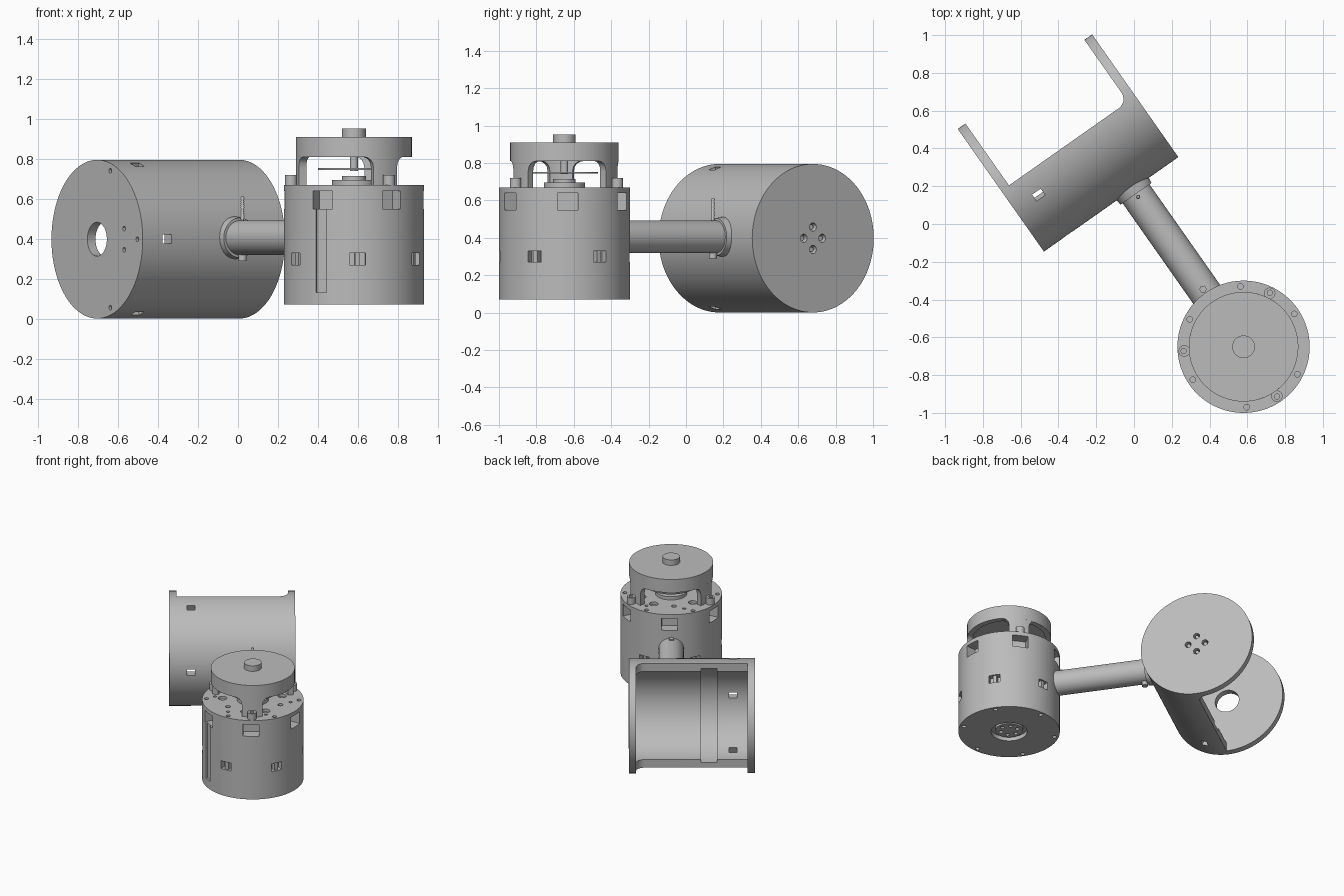
import bpy, bmesh
from math import radians, pi, cos, sin
from mathutils import Matrix, Vector

if "Cube" in bpy.data.objects:
    bpy.data.objects.remove(bpy.data.objects["Cube"], do_unlink=True)

grey = bpy.data.materials.new("plain_grey")
grey.use_nodes = True
grey.diffuse_color = (0.5, 0.5, 0.5, 1)
grey.node_tree.nodes["Principled BSDF"].inputs["Base Color"].default_value = (0.5, 0.5, 0.5, 1)

# Base frames: the upright drum, and the arm that leaves it at an angle
DRUM = Matrix.Translation((0.58, -0.65, 0))
ARM = DRUM @ Matrix.Rotation(radians(35.1), 4, 'Z')
ALONG_X = Matrix.Rotation(pi / 2, 4, 'Y')
ALONG_Y = Matrix.Rotation(pi / 2, 4, 'X')


def at(x, y, z):
    return Matrix.Translation((x, y, z))


def polar(az, r, z):
    return DRUM @ Matrix.Rotation(radians(az), 4, 'Z') @ at(r, 0, z)


def add_cyl(bm, r, length, m, n=32, r2=None):
    bmesh.ops.create_cone(bm, cap_ends=True, segments=n, radius1=r,
                          radius2=r if r2 is None else r2, depth=length, matrix=m)


def add_disc(bm, r, z0, z1, n=96):
    add_cyl(bm, r, z1 - z0, DRUM @ at(0, 0, (z0 + z1) / 2), n)


def add_box(bm, size, m):
    bmesh.ops.create_cube(bm, size=1, matrix=m @ Matrix.Diagonal((*size, 1)))


def finish(bm, name):
    mesh = bpy.data.meshes.new(name)
    bmesh.ops.recalc_face_normals(bm, faces=bm.faces)
    bm.to_mesh(mesh)
    bm.free()
    mesh.materials.append(grey)
    ob = bpy.data.objects.new(name, mesh)
    bpy.context.scene.collection.objects.link(ob)
    return ob


def activate(ob):
    bpy.ops.object.select_all(action='DESELECT')
    ob.select_set(True)
    bpy.context.view_layer.objects.active = ob


def cut(ob, bm):
    cutter = finish(bm, "cutter")
    mod = ob.modifiers.new("cut", 'BOOLEAN')
    mod.operation, mod.solver, mod.object = 'DIFFERENCE', 'EXACT', cutter
    activate(ob)
    bpy.ops.object.modifier_apply(modifier=mod.name)
    bpy.data.objects.remove(cutter, do_unlink=True)


def smooth(ob):
    activate(ob)
    bpy.ops.object.shade_smooth_by_angle(angle=radians(30))


# Drum body with its pockets, channel and screw holes
bm = bmesh.new()
add_disc(bm, 0.35, 0.07, 0.67, 128)
body = finish(bm, "drum_body")
bm = bmesh.new()
for k in range(6):
    add_box(bm, (0.16, 0.11, 0.09), polar(3 + 60 * k, 0.35, 0.595))
    add_box(bm, (0.09, 0.08, 0.06), polar(33 + 60 * k, 0.35, 0.30))
    for z in (0.07, 0.67):
        add_cyl(bm, 0.015, 0.04, polar(33 + 60 * k, 0.32, z), 16)
for k in range(9):
    add_cyl(bm, 0.03 if k % 3 else 0.018, 0.04, polar(10 + 40 * k, 0.21, 0.67), 20)
for k in range(6):
    add_cyl(bm, 0.012, 0.04, polar(25 + 60 * k, 0.265, 0.67), 16)
add_disc(bm, 0.125, 0.05, 0.10, 64)
cut(body, bm)
bm = bmesh.new()
add_box(bm, (0.03, 0.06, 0.42), polar(242, 0.35, 0.34))
cut(body, bm)
smooth(body)

# Catches inside the small pockets
bm = bmesh.new()
for k in range(6):
    add_box(bm, (0.035, 0.025, 0.06), polar(33 + 60 * k, 0.322, 0.30))
finish(bm, "pocket_catches")

# Underside hub with a ring of bolts
bm = bmesh.new()
add_disc(bm, 0.095, 0.08, 0.11, 48)
hub = finish(bm, "bottom_hub")
bm = bmesh.new()
for k in range(6):
    add_cyl(bm, 0.014, 0.03, polar(60 * k, 0.06, 0.08), 16)
cut(hub, bm)
smooth(hub)

# Stepped rotor and thin sensor plate beneath the cap
bm = bmesh.new()
add_disc(bm, 0.11, 0.66, 0.695, 48)
add_disc(bm, 0.06, 0.69, 0.715, 48)
smooth(finish(bm, "rotor_step"))
bm = bmesh.new()
add_disc(bm, 0.18, 0.745, 0.753, 64)
smooth(finish(bm, "sensor_plate"))

# Cap: hollow disc, knob and shaft
bm = bmesh.new()
add_disc(bm, 0.29, 0.81, 0.91)
cap = finish(bm, "cap")
bm = bmesh.new()
add_disc(bm, 0.25, 0.79, 0.86)
cut(cap, bm)
smooth(cap)
bm = bmesh.new()
add_disc(bm, 0.06, 0.90, 0.952, 48)
add_disc(bm, 0.02, 0.74, 0.88, 24)
smooth(finish(bm, "cap_knob"))

# Three curved cap legs that flare into the rim, each with a post
FLARE = [(0.66, 14), (0.755, 14), (0.78, 15), (0.797, 17.5), (0.807, 21), (0.812, 26)]
for i, az in enumerate((184, 304, 64)):
    bm = bmesh.new()
    rows = [[bm.verts.new(polar(az + half * (j / 6 - 1), 0.29, z).translation)
             for j in range(13)] for z, half in FLARE]
    for low, high in zip(rows, rows[1:]):
        for j in range(12):
            bm.faces.new((low[j], low[j + 1], high[j + 1], high[j]))
    inner = bmesh.ops.extrude_face_region(bm, geom=bm.faces[:])["geom"]
    for v in inner:
        if isinstance(v, bmesh.types.BMVert):
            out = v.co - DRUM.translation
            v.co -= Vector((out.x, out.y, 0)).normalized() * 0.04
    smooth(finish(bm, f"cap_leg_{i + 1}"))
    bm = bmesh.new()
    add_cyl(bm, 0.03, 0.06, polar(az, 0.315, 0.69), 32)
    post = finish(bm, f"screw_post_{i + 1}")
    bm = bmesh.new()
    add_cyl(bm, 0.014, 0.04, polar(az, 0.318, 0.72), 16)
    cut(post, bm)
    smooth(post)

# Arm tube with a flared collar at the bracket
bm = bmesh.new()
add_cyl(bm, 0.087, 0.78, ARM @ at(0, 0.68, 0.405) @ ALONG_Y, 64)
add_cyl(bm, 0.108, 0.06, ARM @ at(0, 1.02, 0.405) @ ALONG_Y, 64, 0.1)
smooth(finish(bm, "arm_tube"))

# Threaded screw through the arm, its head, and the second screw
bm = bmesh.new()
add_cyl(bm, 0.007, 0.3, ARM @ at(0, 0.97, 0.46), 16)
for k in range(12):
    add_cyl(bm, 0.011, 0.008, ARM @ at(0, 0.97, 0.502 + 0.0095 * k), 16, 0.007)
add_cyl(bm, 0.021, 0.04, ARM @ at(0, 0.97, 0.31), 24)
add_cyl(bm, 0.02, 0.03, ARM @ at(0, 0.373, 0.485), 6)
smooth(finish(bm, "arm_screws"))

# Bracket: half shell between two round end plates
MID_X, MID_Y, MID_Z, R = -0.14, 1.417, 0.398, 0.397
bm = bmesh.new()
add_cyl(bm, R, 0.87, ARM @ at(MID_X, MID_Y, MID_Z) @ ALONG_X, 128)
bracket = finish(bm, "bracket")

# Open back, rounded where it meets one end plate
bm = bmesh.new()
add_box(bm, (0.77, 0.6, 1), at(MID_X, 1.713, MID_Z))
edges = [e for e in bm.edges
         if all(v.co.x > 0 and v.co.y < MID_Y for v in e.verts)]
bmesh.ops.bevel(bm, geom=edges, offset=0.06, segments=8, profile=0.5, affect='EDGES')
bm.transform(ARM)
cut(bracket, bm)

# Bore and the wider groove inside the shell
for x, length, r in ((MID_X, 0.77, 0.335), (-0.26, 0.11, 0.358)):
    bm = bmesh.new()
    add_cyl(bm, r, length, ARM @ at(x, MID_Y, MID_Z) @ ALONG_X, 128)
    cut(bracket, bm)

# Shell windows and end plate holes
bm = bmesh.new()
for ang in (-70, 0, 70):
    a = radians(ang)
    m = ARM @ at(-0.425, MID_Y - R * cos(a), MID_Z + R * sin(a)) @ Matrix.Rotation(-a, 4, 'X')
    add_box(bm, (0.055, 0.2, 0.045), m)
left = ARM @ at(-0.55, MID_Y, MID_Z)
add_cyl(bm, 0.085, 0.12, left @ ALONG_X, 48)
for y, z in ((-0.235, 0.053), (-0.235, -0.053), (-0.35, 0), (-0.115, 0.343), (-0.115, -0.343)):
    add_cyl(bm, 0.012, 0.05, left @ at(-0.025, y, z) @ ALONG_X, 16)
for k in range(4):
    m = ARM @ at(0.27, MID_Y + 0.06 * cos(k * pi / 2), MID_Z + 0.06 * sin(k * pi / 2))
    add_cyl(bm, 0.022, 0.12, m @ ALONG_X, 24)
cut(bracket, bm)
smooth(bracket)

# Recessed screws inside the end plate holes
bm = bmesh.new()
for k in range(4):
    m = ARM @ at(0.265, MID_Y + 0.06 * cos(k * pi / 2), MID_Z + 0.06 * sin(k * pi / 2))
    add_cyl(bm, 0.013, 0.03, m @ ALONG_X, 16)
smooth(finish(bm, "end_plate_screws"))
